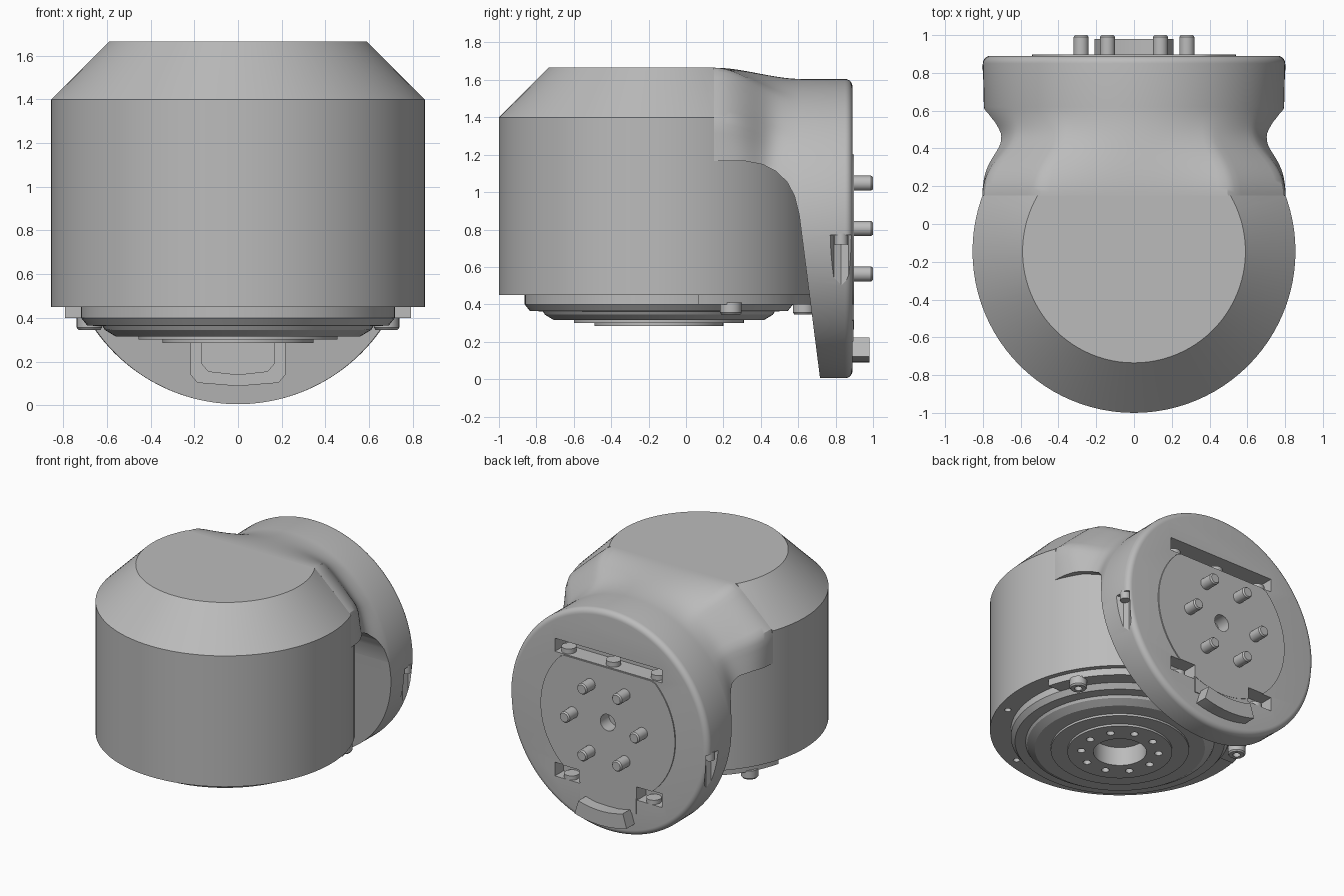
import bpy
import bmesh
from math import sin, cos, pi, sqrt, exp, radians
from mathutils import Matrix, Vector

if "Cube" in bpy.data.objects:
    bpy.data.objects.remove(bpy.data.objects["Cube"])

GREY = (0.5, 0.5, 0.5, 1)
mat = bpy.data.materials.new("satin grey")
mat.use_nodes = True
mat.diffuse_color = GREY
bsdf = next(n for n in mat.node_tree.nodes if n.type == 'BSDF_PRINCIPLED')
bsdf.inputs["Base Color"].default_value = GREY
bsdf.inputs["Roughness"].default_value = 0.6

BODY_Y, BODY_R, TOP_R = -0.145, 0.855, 0.59
HUB_Z, HUB_R, BACK = 0.805, 0.8, 0.89
SEAM, SHOULDER, TOP = 1.165, 1.4, 1.665
JOIN_Y = 0.15
TO_BACK = Matrix.Rotation(-pi / 2, 4, 'X')
parts = []


def finish(name, bm, keep=True):
    bmesh.ops.remove_doubles(bm, verts=bm.verts, dist=1e-5)
    bmesh.ops.recalc_face_normals(bm, faces=bm.faces)
    mesh = bpy.data.meshes.new(name)
    bm.to_mesh(mesh)
    bm.free()
    ob = bpy.data.objects.new(name, mesh)
    bpy.context.collection.objects.link(ob)
    mesh.materials.append(mat)
    if keep:
        parts.append(ob)
    else:
        ob.hide_render = True
    return ob


def add_lathe(bm, profile, at, rot=Matrix.Identity(4), steps=24):
    """Spin a (radius, height) profile round its axis."""
    rings = []
    for r, h in profile:
        rings.append([bm.verts.new(Vector(at) + rot @ Vector(
            (r * cos(2 * pi * i / steps), r * sin(2 * pi * i / steps), h)))
            for i in range(steps)])
    for a, b in zip(rings, rings[1:]):
        for i in range(steps):
            j = (i + 1) % steps
            bm.faces.new((a[i], a[j], b[j], b[i]))
    bm.faces.new(rings[0])
    bm.faces.new(rings[-1])


def lathe(name, profile, spots, rot=Matrix.Identity(4), steps=24, keep=True):
    bm = bmesh.new()
    for at in spots:
        add_lathe(bm, profile, at, rot, steps)
    return finish(name, bm, keep)


def prism(name, points, axis, lo, hi, keep=True):
    """Extrude a flat outline along one axis."""
    bm = bmesh.new()
    ends = []
    for d in (lo, hi):
        ring = []
        for p in points:
            co = list(p)
            co.insert(axis, d)
            ring.append(bm.verts.new(co))
        bm.faces.new(ring)
        ends.append(ring)
    a, b = ends
    for i in range(len(a)):
        j = (i + 1) % len(a)
        bm.faces.new((a[i], a[j], b[j], b[i]))
    return finish(name, bm, keep)


def box(name, x, y, z, keep=True):
    return prism(name, [(x[0], z[0]), (x[1], z[0]), (x[1], z[1]), (x[0], z[1])],
                 1, y[0], y[1], keep)


def cut(cutter, *targets, op='DIFFERENCE'):
    for ob in targets:
        mod = ob.modifiers.new("cut", 'BOOLEAN')
        mod.operation, mod.solver, mod.object = op, 'EXACT', cutter
        bpy.context.view_layer.objects.active = ob
        bpy.ops.object.modifier_apply(modifier=mod.name)
    bpy.data.objects.remove(cutter)


def arc(cx, cy, r, a0, a1, n):
    return [(cx + r * cos(radians(a0 + (a1 - a0) * i / n)),
             cy + r * sin(radians(a0 + (a1 - a0) * i / n))) for i in range(n + 1)]


# Main drum, with the upper half open behind where the neck takes over
axis = (0, BODY_Y, 0)
drum = lathe("drum_lower", [(BODY_R, 0.45), (BODY_R, SEAM)], [axis], steps=96)
upper = lathe("drum_upper", [(BODY_R, SEAM), (BODY_R, SHOULDER), (TOP_R, TOP)],
              [axis], steps=96)
cut(box("trim", (-2, 2), (JOIN_Y, 2), (0, 3), False), upper)


# Neck and hub housing: loft from the drum section to a round hub
def drum_reach(theta):
    if sin(theta) < 0:
        return HUB_R
    lo, hi = 0.0, 1.3
    for _ in range(30):
        r = (lo + hi) / 2
        x, z = abs(r * cos(theta)), HUB_Z + r * sin(theta)
        slope = max(0, z - SHOULDER) / (TOP - SHOULDER)
        radius = BODY_R + (TOP_R - BODY_R) * slope
        half = sqrt(max(0, radius ** 2 - (JOIN_Y - BODY_Y) ** 2))
        if z <= TOP and x <= half:
            lo = r
        else:
            hi = r
    return lo


N = 144
reach = [drum_reach(2 * pi * i / N) for i in range(N)]
stations = [(JOIN_Y + 0.47 * i / 24, None) for i in range(25)]
stations += [(BACK - 0.04 + 0.04 * sin(a * pi / 12), HUB_R - 0.04 + 0.04 * cos(a * pi / 12))
             for a in range(7)]
bm = bmesh.new()
rings = []
for y, rim in stations:
    t = min(1, (y - JOIN_Y) / 0.47)
    t = t * t * (3 - 2 * t)
    pinch = 1 - 0.07 * exp(-((y - 0.45) / 0.11) ** 2) if rim is None else 1
    ring = []
    for i in range(N):
        a = 2 * pi * i / N
        r = rim or reach[i] * (1 - t) + HUB_R * t
        ring.append(bm.verts.new((r * cos(a) * pinch, y, HUB_Z + r * sin(a))))
    rings.append(ring)
for a, b in zip(rings, rings[1:]):
    for i in range(N):
        j = (i + 1) % N
        bm.faces.new((a[i], a[j], b[j], b[i]))
bm.faces.new(rings[0])
bm.faces.new(rings[-1])
housing = finish("neck_and_hub", bm)
side = [(0, SEAM), (0.32, SEAM), (0.41, 1.148), (0.48, 1.112), (0.54, 1.055),
        (0.58, 0.98), (0.605, 0.88), (0.73, -0.1), (1, -0.1), (1, 2), (0, 2)]
cut(prism("side_shape", side, 0, -1.5, 1.5, False), housing, op='INTERSECT')

# Side troughs in the hub rim, each with a screw under its ceiling
for s in (-1, 1):
    groove = [(s * 1.0, 0.77), (s * 0.8, 0.77), (s * 0.755, 0.79), (s * 0.74, 0.83),
              (s * 0.755, 0.87), (s * 0.8, 0.895), (s * 1.0, 0.895)]
    cut(prism("groove", groove, 2, 0.36, 0.77, False), housing)
lathe("trough_screw", [(0.035, 0.72), (0.035, 0.78)],
      [(s * 0.77, 0.83, 0) for s in (-1, 1)])

# Stepped recess on the inner face of the hub
for half, low, deep in ((0.215, 0.09, 0.755), (0.165, 0.14, 0.79)):
    shape = [(half, 0.45), (-half, 0.45), (-half, low + 0.05), (-half + 0.03, low + 0.015),
             (0, low), (half - 0.03, low + 0.015), (half, low + 0.05)]
    cut(prism("recess", shape, 1, 0.5, deep, False), housing)

# Mounting plate on the back of the hub, flat at the top
disc = [(x, min(z, 1.2)) for x, z in arc(0, HUB_Z, 0.54, 0, 355, 71)]
plate = prism("mounting_plate", disc, 1, 0.87, BACK + 0.008)
box("plate_tongue", (-0.225, 0.225), (0.87, BACK + 0.006), (0.2, 0.32))
cut(box("window", (-0.43, 0.43), (0.76, 1), (1.205, 1.3), False), housing, plate)
for s in (-1, 1):
    xs = sorted((s * 0.23, s * 0.43))
    cut(box("window", xs, (0.79, 1), (0.3, 0.4), False), housing, plate)
cut(lathe("bore", [(0.06, 0.8), (0.06, 1)], [(0, 0, HUB_Z)], TO_BACK, keep=False),
    housing, plate)

# Screw heads seen inside the windows
lathe("window_screws", [(0.05, 0), (0.05, 0.04)],
      [(x, 0.83, 1.2) for x in (-0.36, 0, 0.36)]
      + [(x, 0.84, 0.29) for x in (-0.33, 0.33)])

# Six studs and the curved locating key
lathe("studs", [(0.04, 0.85), (0.04, 0.99), (0.032, 1.0)],
      [(0.28 * cos(i * pi / 3), 0, HUB_Z + 0.28 * sin(i * pi / 3)) for i in range(6)],
      TO_BACK)
key = arc(0, HUB_Z, 0.715, 253, 287, 12) + arc(0, HUB_Z, 0.61, 287, 253, 12)
prism("locating_key", key, 1, 0.86, 0.98)

# Stepped output flange under the drum
flange = lathe("output_flange", [
    (0.345, 0.285), (0.345, 0.3), (0.455, 0.3), (0.455, 0.315), (0.56, 0.315),
    (0.61, 0.345), (0.62, 0.362), (0.69, 0.365), (0.718, 0.4), (0.718, 0.47)],
    [axis], steps=96)
cut(lathe("bore", [(0.175, 0.2), (0.175, 0.42)], [axis], steps=48, keep=False), flange)
cut(lathe("bolt_holes", [(0.026, 0.2), (0.026, 0.34)],
          [(0.255 * cos(i * pi / 5), BODY_Y + 0.255 * sin(i * pi / 5), 0)
           for i in range(10)], steps=16, keep=False), flange)

# Rear half ring, its screws, and small holes in the drum rim
prism("half_ring", arc(0, BODY_Y, 0.82, 15, 165, 48), 2, 0.4, 0.46)
lathe("ring_screws", [(0.025, 0.375), (0.025, 0.345), (0.05, 0.345), (0.058, 0.355),
                      (0.058, 0.41)],
      [(-0.68, 0.24, 0), (0.68, 0.24, 0), (0, 0.63, 0)])
cut(lathe("rim_holes", [(0.022, 0.4), (0.022, 0.52)],
          [(0.785 * cos(radians(a)), BODY_Y + 0.785 * sin(radians(a)), 0)
           for a in (-20, -70, -110, -160)], steps=16, keep=False), drum)

# Smooth curved faces, keep edges crisp
bpy.ops.object.select_all(action='DESELECT')
for ob in parts:
    ob.select_set(True)
bpy.context.view_layer.objects.active = drum
bpy.ops.object.shade_smooth_by_angle(angle=radians(28))
